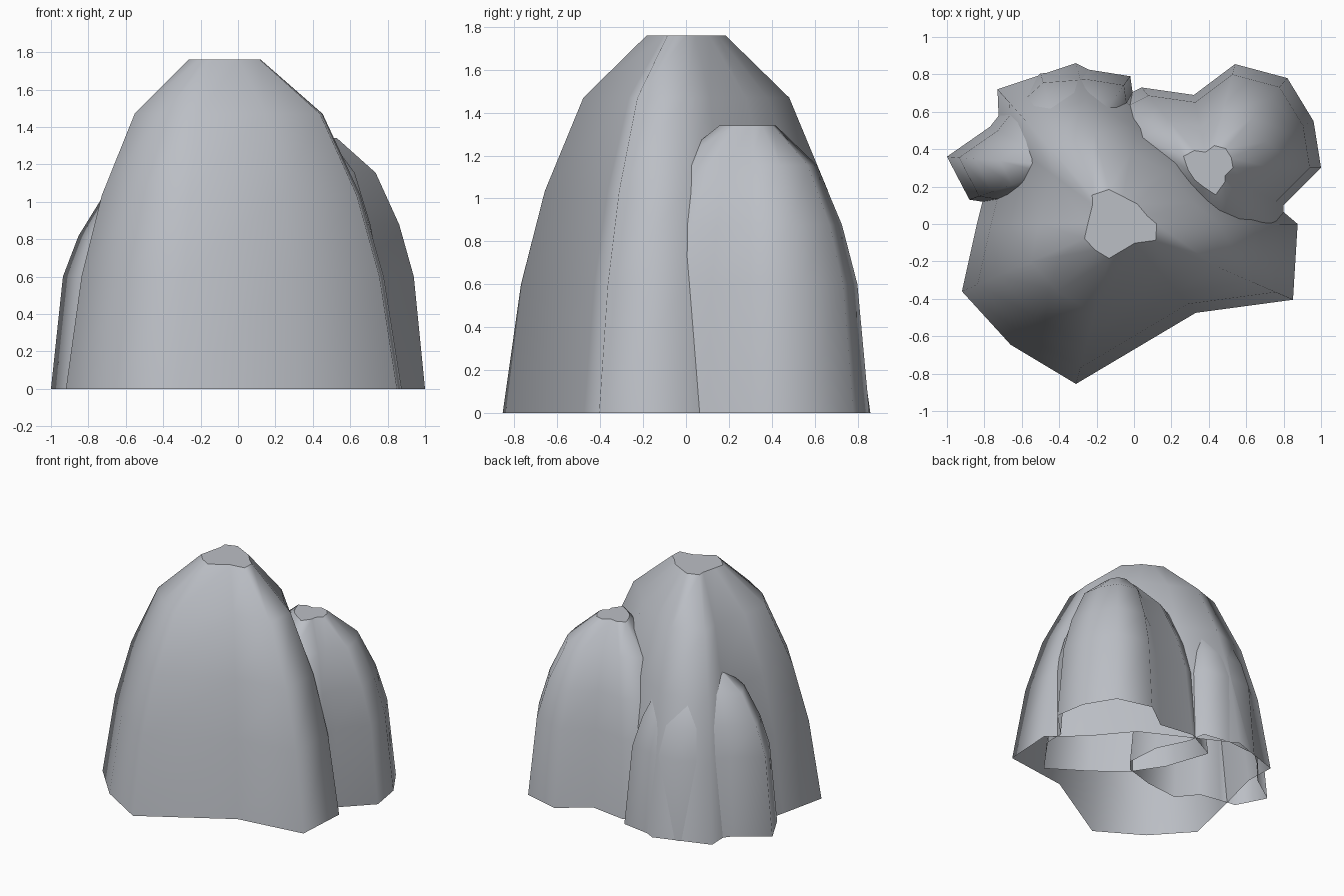
import bpy, bmesh
from mathutils import Vector

cube = bpy.data.objects.get("Cube")
if cube:
    bpy.data.objects.remove(cube)

stone = bpy.data.materials.new("grey_stone")
stone.use_nodes = True
GREY = (0.5, 0.52, 0.56, 1)
stone.diffuse_color = GREY
stone.node_tree.nodes["Principled BSDF"].inputs["Base Color"].default_value = GREY

# Dome profile shared by all mounds: outline scale at each ring
SCALES = (1, 0.9, 0.77, 0.56, 0.215)
DOME = (0, 0.375, 0.75, 1)      # ring heights above the shoulder
SHOULDER = 0.6


def mound(name, centre, height, outline):
    """Open-bottomed rock mound: an outline shrunk ring by ring, with a flat cap."""
    bm = bmesh.new()
    c = Vector(centre)
    levels = [0] + [SHOULDER + (height - SHOULDER) * t for t in DOME]
    rings = []
    for s, z in zip(SCALES, levels):
        pts = [c + (Vector(p) - c) * s for p in outline]
        rings.append([bm.verts.new((p.x, p.y, z)) for p in pts])
    n = len(outline)
    for low, high in zip(rings, rings[1:]):
        for i in range(n):
            j = (i + 1) % n
            bm.faces.new((low[i], low[j], high[j], high[i])).smooth = True
    # Flat cap with a crisp rim, smooth flanks
    cap = bm.faces.new(rings[-1])
    for e in cap.edges:
        e.smooth = False
    mesh = bpy.data.meshes.new(name)
    bm.to_mesh(mesh)
    bm.free()
    mesh.materials.append(stone)
    ob = bpy.data.objects.new(name, mesh)
    bpy.context.collection.objects.link(ob)


# Outlines run anticlockwise
mound("main_mound", (-0.085, 0), 1.76, [
    (-0.31, -0.855), (0.33, -0.475), (0.85, -0.405), (0.875, 0), (0.64, 0.2),
    (0.39, 0.5), (0.04, 0.68), (-0.31, 0.86), (-0.73, 0.72), (-0.72, 0.48),
    (-0.84, 0), (-0.92, -0.36), (-0.66, -0.645)])

mound("side_mound", (0.4, 0.3), 1.34, [
    (0.57, -0.37), (0.8, -0.05), (0.8, 0.1), (1, 0.3), (0.96, 0.55),
    (0.82, 0.78), (0.54, 0.855), (0.32, 0.69), (0.04, 0.73), (-0.23, 0.59),
    (-0.11, 0.24), (0.05, 0), (0.28, -0.18)])

mound("back_mound", (-0.36, 0.31), 1.18, [
    (-0.455, -0.07), (-0.176, -0.04), (0.06, 0.03), (0.14, 0.12), (0.12, 0.4),
    (0, 0.65), (-0.02, 0.79), (-0.24, 0.825), (-0.5, 0.805), (-0.66, 0.66),
    (-0.77, 0.52), (-1, 0.36), (-0.88, 0.13), (-0.75, 0.11), (-0.58, 0.08)])
